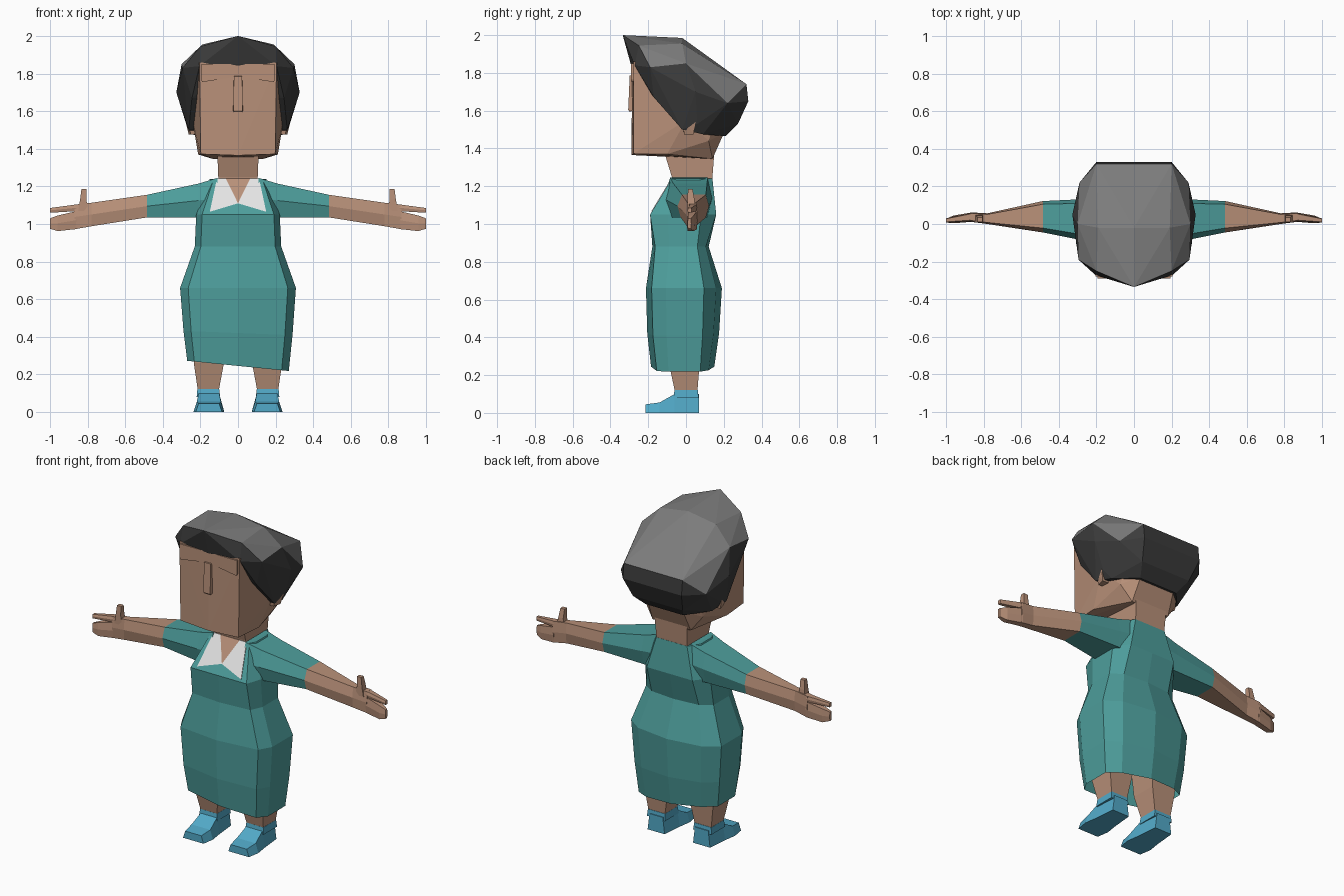
import bpy, bmesh
from mathutils import Vector

if "Cube" in bpy.data.objects:
    bpy.data.objects.remove(bpy.data.objects["Cube"])


def material(name, r, g, b):
    m = bpy.data.materials.new(name)
    m.diffuse_color = (r, g, b, 1)
    m.use_nodes = True
    m.node_tree.nodes["Principled BSDF"].inputs["Base Color"].default_value = m.diffuse_color
    return m


SKIN = material("skin", 0.48, 0.28, 0.19)
TEAL = material("teal cloth", 0.075, 0.34, 0.33)
WHITE = material("white collar", 0.78, 0.78, 0.78)
DARK = material("dark hair", 0.045, 0.045, 0.045)
GREY = material("grey hair top", 0.20, 0.20, 0.20)
BLUE = material("blue shoe", 0.085, 0.40, 0.58)


def finish(name, bm, mats, mirror=False):
    bmesh.ops.recalc_face_normals(bm, faces=bm.faces[:])
    me = bpy.data.meshes.new(name)
    bm.to_mesh(me)
    bm.free()
    for m in mats:
        me.materials.append(m)
    ob = bpy.data.objects.new(name, me)
    bpy.context.collection.objects.link(ob)
    if mirror:
        mod = ob.modifiers.new("mirror", 'MIRROR')
        mod.use_mirror_merge = False
    return ob


def loft(name, rings, mat, mirror=False, cap_start=True, cap_end=True):
    bm = bmesh.new()
    vs = [[bm.verts.new(p) for p in r] for r in rings]
    n = len(vs[0])
    for a, b in zip(vs, vs[1:]):
        for i in range(n):
            j = (i + 1) % n
            bm.faces.new((a[i], a[j], b[j], b[i]))
    if cap_start:
        bm.faces.new(vs[0])
    if cap_end:
        bm.faces.new(vs[-1])
    return finish(name, bm, [mat], mirror)


def hull(name, pts, mats, both=True, mirror=False, rule=None):
    """Convex solid; 'both' adds the points reflected in x."""
    bm = bmesh.new()
    for x, y, z in pts:
        bm.verts.new((x, y, z))
        if both and x > 0:
            bm.verts.new((-x, y, z))
    res = bmesh.ops.convex_hull(bm, input=bm.verts[:])
    junk = [v for v in set(res["geom_interior"] + res["geom_unused"])
            if isinstance(v, bmesh.types.BMVert)]
    bmesh.ops.delete(bm, geom=junk, context='VERTS')
    bmesh.ops.recalc_face_normals(bm, faces=bm.faces[:])
    if rule:
        for f in bm.faces:
            f.material_index = rule(f)
    return finish(name, bm, mats, mirror)


def body_ring(z, w, yf, yb, bow, tilt=0.0):
    half = [(0, yf), (.86 * w, yf + bow), (w, yf * .5), (w, yb * .5), (.7 * w, yb - bow), (0, yb)]
    full = half + [(-x, y) for x, y in half[-2:0:-1]]
    return [(x, y, z - tilt * x) for x, y in full]


def limb_ring(x, yf, yb, zb, zt):
    d, zm = yb - yf, (zb + zt) / 2
    return [(x, yf + .14 * d, zt), (x, yb - .1 * d, zt), (x, yb, zm),
            (x, yb - .1 * d, zb), (x, yf + .1 * d, zb), (x, yf, zm)]


def box_ring(z, x0, x1, y0, y1):
    return [(x0, y0, z), (x1, y0, z), (x1, y1, z), (x0, y1, z)]


def plate(name, outline, depth, lift, surface, mat, mirror=False):
    """Thin plate from an x,z outline, laid on the surface y = surface(z)."""
    ring = lambda o: [(x, surface(z) + o, z) for x, z in outline]
    return loft(name, [ring(-lift), ring(depth - lift)], mat, mirror)


# Dress: open at the slanted hem
loft("dress", [
    body_ring(.245, .27, -.185, .15, .03, .1),
    body_ring(.42, .29, -.205, .175, .03, .04),
    body_ring(.66, .308, -.212, .19, .03),
    body_ring(.88, .23, -.178, .12, .015),
    body_ring(1.05, .222, -.19, .16, 0),
    body_ring(1.24, .15, -.075, .14, 0)], TEAL, cap_start=False)

# Collar and open neckline on the sloping chest
chest = lambda z: -.19 + (z - 1.05) * .115 / .19
plate("collar", [(.065, 1.243), (.112, 1.243), (.15, 1.065), (0, 1.11)], .008, .004, chest, WHITE, True)
plate("neckline", [(-.066, 1.243), (0, 1.11), (.066, 1.243)], .008, .004, chest, SKIN)

# Arms
cuff = limb_ring(.485, -.045, .122, 1.035, 1.155)
loft("sleeve", [limb_ring(.11, -.12, .14, 1.03, 1.245),
                limb_ring(.21, -.10, .135, 1.035, 1.215), cuff], TEAL, True)
loft("forearm", [cuff, limb_ring(.78, 0, .057, .988, 1.113)], SKIN, True)

# Hands
loft("palm", [limb_ring(.78, 0, .057, .988, 1.113),
              limb_ring(.87, .012, .062, .972, 1.103)], SKIN, True)
loft("index_finger", [limb_ring(.86, .015, .06, 1.068, 1.104),
                      limb_ring(1.0, .008, .03, 1.06, 1.085)], SKIN, True)
loft("fingers", [limb_ring(.86, .012, .062, .973, 1.068),
                 limb_ring(.96, .004, .045, .962, 1.045),
                 limb_ring(1.0, .008, .028, .975, 1.03)], SKIN, True)
loft("thumb", [box_ring(1.07, .795, .85, .008, .05),
               box_ring(1.13, .807, .84, .008, .045),
               box_ring(1.185, .805, .833, .01, .035)], SKIN, True)

# Legs
loft("leg", [box_ring(.11, .103, .213, -.058, .06),
             box_ring(.26, .075, .235, -.09, .072),
             box_ring(.45, .06, .24, -.10, .09)], SKIN, True)

# Shoes
loft("shoe_ankle", [box_ring(.08, .095, .22, -.066, .066),
                    box_ring(.122, .1, .216, -.061, .063)], BLUE, True)
shoe = []
for y, cx, hw, zt in ((.07, .155, .058, .1), (-.06, .155, .07, .1), (-.14, .155, .082, .055), (-.215, .155, .07, .045)):
    shoe.append([(cx - hw, y, 0), (cx + hw, y, 0), (cx + .78 * hw, y, zt), (cx - .78 * hw, y, zt)])
loft("shoe", shoe, BLUE, True)

# Neck and head
loft("neck", [box_ring(1.2, -.105, .105, -.07, .135),
              box_ring(1.25, -.105, .105, -.075, .14),
              box_ring(1.38, -.11, .11, -.115, .15)], SKIN)
hull("head", [(0, -.288, 1.365), (.198, -.278, 1.372), (.205, -.278, 1.86), (0, -.286, 1.86),
              (.212, -.1, 1.37), (.242, 0, 1.55), (.242, 0, 1.8), (.13, .14, 1.345),
              (.2, .12, 1.44), (.12, .2, 1.48), (.18, .2, 1.7)], [SKIN])

# Face: brow ridge and nose
brow_face = lambda z: -.286
plate("brow", [(0, 1.785), (.19, 1.755), (.195, 1.765), (.195, 1.85), (0, 1.85)],
      .02, .004, brow_face, SKIN, True)
hull("nose", [(.022, -.27, 1.79), (.022, -.298, 1.785), (.027, -.27, 1.6),
              (.024, -.306, 1.605), (.02, -.3, 1.595)], [SKIN])

# Ears
hull("ear", [(.22, -.025, 1.57), (.275, -.02, 1.565), (.285, .055, 1.57), (.22, .055, 1.57),
             (.22, -.01, 1.475), (.25, -.01, 1.475), (.262, .04, 1.475), (.22, .04, 1.475)],
     [SKIN], both=False, mirror=True)

# Hair: grey on the upward faces, dark round the sides
hull("hair", [(0, -.335, 2.0), (.2, -.25, 1.945), (.295, -.19, 1.83),
              (0, -.02, 1.985), (.19, -.02, 1.955), (.3, 0, 1.85), (.328, .05, 1.7),
              (.2, .32, 1.74), (.29, .22, 1.64), (.2, .33, 1.65),
              (0, -.293, 1.848), (.205, -.272, 1.84), (.245, -.17, 1.67),
              (.262, -.02, 1.5), (.275, .06, 1.53), (.24, .09, 1.475), (.13, .21, 1.465),
              (.17, .275, 1.53)],
     [DARK, GREY], rule=lambda f: 1 if f.normal.z > .35 else 0)
